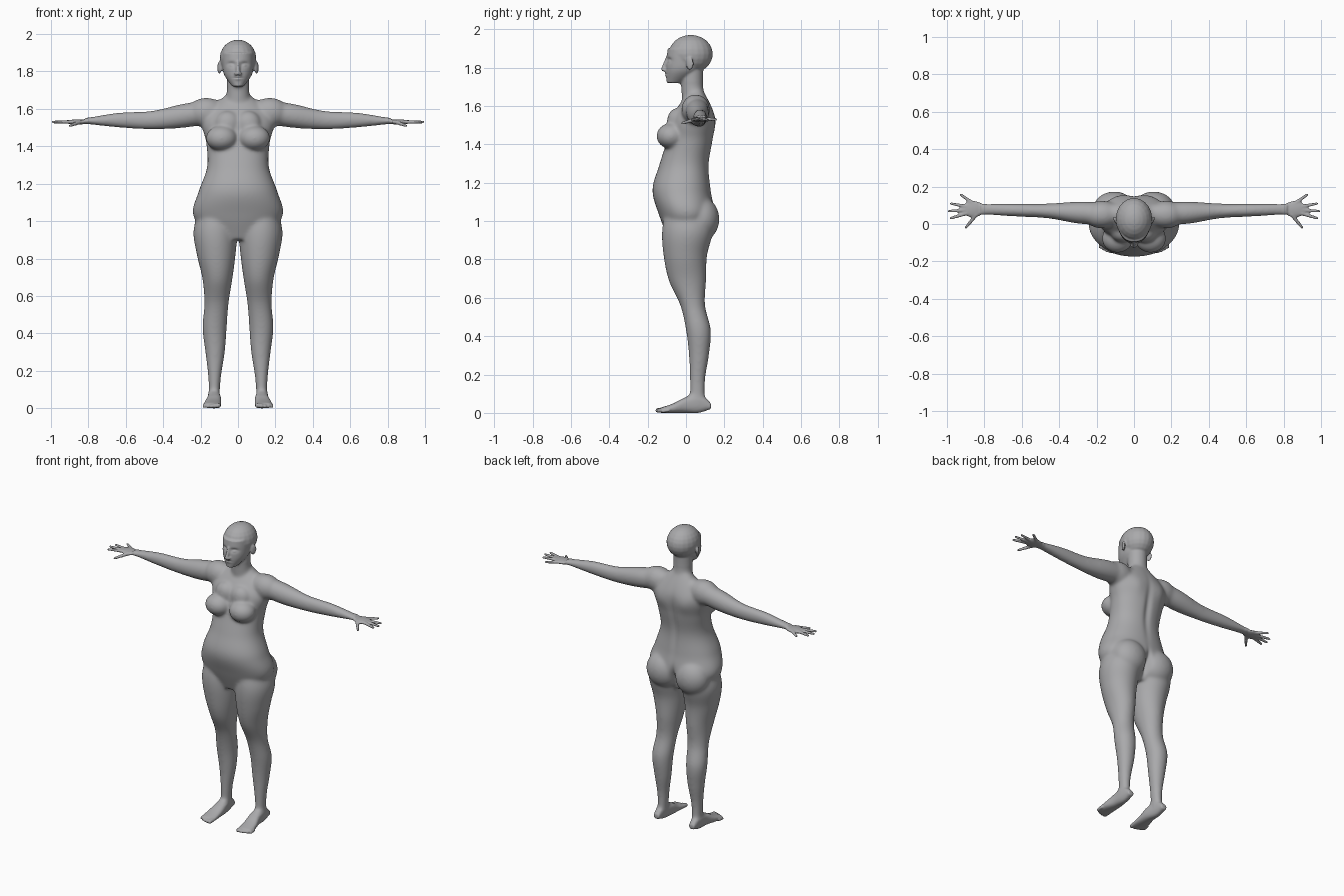
import bpy, bmesh, math
from mathutils import Vector, Matrix

if "Cube" in bpy.data.objects:
    bpy.data.objects.remove(bpy.data.objects["Cube"])

bm = bmesh.new()


def smooth_path(points, steps=8):
    """Smooth curve that passes through every point."""
    result = []
    for i in range(len(points) - 1):
        before, here = points[max(i - 1, 0)], points[i]
        there, after = points[i + 1], points[min(i + 2, len(points) - 1)]
        leave, arrive = (there - before) / 2, (after - here) / 2
        for k in range(steps):
            t = k / steps
            bend = t * t * (3 - 2 * t)
            result.append(here.lerp(there, bend)
                          + leave * t * (1 - t) ** 2 - arrive * t * t * (1 - t))
    return result + [points[-1]]


def loft(axis, start, stop, low_u, high_u, low_v, high_v, power=2.0, sides=40):
    """Oval rings at even steps along an axis, bounded in both cross directions."""
    last = len(low_u) - 1
    rows = [Vector((start + (stop - start) * i / last, *bounds))
            for i, bounds in enumerate(zip(low_u, high_u, low_v, high_v))]
    rings = []
    for along, u_min, u_max, v_min, v_max in smooth_path(rows):
        ring = []
        for k in range(sides):
            angle = math.tau * k / sides
            c, s = math.cos(angle), math.sin(angle)
            c = math.copysign(abs(c) ** (2 / power), c)
            s = math.copysign(abs(s) ** (2 / power), s)
            position = [(u_min + u_max + c * (u_max - u_min)) / 2,
                        (v_min + v_max + s * (v_max - v_min)) / 2]
            position.insert("xyz".index(axis), along)
            ring.append(bm.verts.new(position))
        rings.append(ring)
    for lower, upper in zip(rings, rings[1:]):
        for k in range(sides):
            n = (k + 1) % sides
            bm.faces.new((lower[k], lower[n], upper[n], upper[k]))
    bm.faces.new(rings[0])
    bm.faces.new(rings[-1])


def column(start, stop, half_widths, fronts, backs, power=2.0):
    """Upright loft, symmetric in x."""
    loft("z", start, stop, [-w for w in half_widths], half_widths, fronts, backs, power)


def ball(centre, radii, turn=0):
    place = Matrix.Translation(centre) @ Matrix.Rotation(turn, 4, "Z")
    bmesh.ops.create_uvsphere(bm, u_segments=20, v_segments=12, radius=1,
                              matrix=place @ Matrix.Diagonal((*radii, 1)))


def digit(start, end, thick, thin, beads=14):
    """Tapered finger or toe with a round tip."""
    for i in range(beads + 1):
        t = i / beads
        radius = thick + (thin - thick) * t
        ball(Vector(start).lerp(Vector(end), t), [radius] * 3)


# Arm, shoulder and palm
loft("x", .1, .82,
     low_u=[0, 0, .03, .04, .05], high_u=[.11, .12, .11, .11, .11],
     low_v=[1.53, 1.5, 1.49, 1.5, 1.52], high_v=[1.65, 1.63, 1.59, 1.58, 1.55])
ball((.17, .05, 1.58), (.1, .075, .08))
ball((.86, .08, 1.53), (.06, .045, .014))

# Thumb and fingers fan out from the wrist
wrist = Vector((.82, .08, 1.53))
for angle, length, drop in ((-.9, .125, .02), (-.3, .165, 0), (-.07, .17, 0),
                            (.18, .16, 0), (.63, .13, 0)):
    reach = Vector((math.cos(angle), math.sin(angle), 0))
    root, tip = wrist + reach * length * .3, wrist + reach * length
    tip.z -= drop
    digit(root, tip, thick=.012, thin=.008)

# Leg and buttock
loft("z", .04, 1.08,
     low_u=[.1, .09, .07, .06, .05, .03, .013, .005, .03],
     high_u=[.155, .16, .175, .19, .18, .19, .22, .238, .2],
     low_v=[.02, .02, .015, 0, -.03, -.09, -.117, -.125, -.1],
     high_v=[.1, .1, .12, .13, .1, .105, .11, .14, .12])
ball((.105, .08, 1.01), (.115, .095, .115))

# Foot and toes
loft("y", .13, -.13,
     low_u=[.11, .1, .09, .09, .09], high_u=[.15, .16, .165, .18, .185],
     low_v=[.02, 0, 0, 0, 0], high_v=[.05, .11, .085, .05, .028], power=2.4)
for i in range(5):
    x, y, radius = .105 + .019 * i, .0015 * i * i - .147, .013 - .001 * i
    digit((x, -.09, radius * 1.5), (x, y, radius), thick=radius, thin=radius)

# Breast, ear and nostril wing
ball((.088, -.078, 1.443), (.085, .077, .068))
ball((.055, -.045, 1.52), (.07, .055, .07))
ball((.1, .02, 1.82), (.008, .022, .034), turn=-.4)
ball((.012, -.112, 1.787), (.009, .012, .008))

# Mirror the paired parts
twin = bmesh.ops.duplicate(bm, geom=bm.verts[:] + bm.edges[:] + bm.faces[:])["geom"]
for part in twin:
    if isinstance(part, bmesh.types.BMVert):
        part.co.x *= -1

# Torso
column(.9, 1.68, half_widths=[.14, .24, .21, .165, .17, .19, .06],
       fronts=[-.09, -.14, -.175, -.14, -.1, -.07, .02],
       backs=[.08, .145, .13, .12, .14, .15, .09], power=2.2)
# Neck
column(1.6, 1.8, half_widths=[.07, .06, .06],
       fronts=[-.02, -.025, -.03], backs=[.11, .09, .09])
# Face, skull and nose
column(1.72, 1.9, half_widths=[.03, .073, .085, .085],
       fronts=[-.1, -.105, -.102, -.095], backs=[-.02, .07, .1, .1], power=2.1)
ball((0, .025, 1.87), (.098, .115, .1))
digit((0, -.1, 1.85), (0, -.118, 1.792), thick=.008, thin=.012)

# Fuse everything into one skin
bmesh.ops.recalc_face_normals(bm, faces=bm.faces)
rough = bpy.data.meshes.new("rough_parts")
bm.to_mesh(rough)
bm.free()
body = bpy.data.objects.new("body", rough)
bpy.context.scene.collection.objects.link(body)
fuse = body.modifiers.new("fuse", "REMESH")
fuse.mode = "VOXEL"
fuse.voxel_size = .0055
bpy.context.view_layer.update()
graph = bpy.context.evaluated_depsgraph_get()
skin = bpy.data.meshes.new_from_object(body.evaluated_get(graph))
body.modifiers.clear()
body.data = skin
bpy.data.meshes.remove(rough)

bm = bmesh.new()
bm.from_mesh(skin)


def relax(verts, times):
    for _ in range(times):
        bmesh.ops.smooth_vert(bm, verts=verts, factor=.5,
                              use_axis_x=True, use_axis_y=True, use_axis_z=True)


def sculpt(centre, wide, tall, push, deep=.05):
    """Soft stroke on both sides that pushes the skin along y."""
    for v in bm.verts:
        distance = (((abs(v.co.x) - centre[0]) / wide) ** 2
                    + ((v.co.y - centre[1]) / deep) ** 2
                    + ((v.co.z - centre[2]) / tall) ** 2)
        if distance < 9:
            v.co.y += push * math.exp(-distance)


# Blend the joins, keeping hands, toes and face crisp
relax([v for v in bm.verts if abs(v.co.x) < .8 and .07 < v.co.z < 1.72], times=24)
relax(bm.verts[:], times=2)

# Finer mesh on the face
face_edges = [e for e in bm.edges
              if all(v.co.z > 1.72 and v.co.y < -.06 for v in e.verts)]
bmesh.ops.subdivide_edges(bm, edges=face_edges, cuts=1, use_grid_fill=True)

# Eye sockets and eyelids
sculpt((.036, -.1, 1.838), wide=.022, tall=.013, push=.013)
sculpt((.036, -.09, 1.834), wide=.013, tall=.008, push=-.008)
# Lips and mouth line
sculpt((0, -.11, 1.766), wide=.018, tall=.012, push=-.008)
sculpt((0, -.11, 1.766), wide=.022, tall=.004, push=.007)
# Spine, shoulder blades and cleft
sculpt((0, .14, 1.36), wide=.022, tall=.16, push=-.012)
sculpt((.09, .15, 1.5), wide=.05, tall=.06, push=.008)
sculpt((0, .15, .98), wide=.016, tall=.07, push=-.03, deep=.08)
relax([v for v in bm.verts if v.co.z > 1.72 or v.co.y > .1], times=1)
bm.to_mesh(skin)
bm.free()

# Plain grey skin
grey = bpy.data.materials.new("plain_grey")
grey.use_nodes = True
colour = (.4, .4, .41, 1)
grey.diffuse_color = colour
grey.node_tree.nodes["Principled BSDF"].inputs["Base Color"].default_value = colour
skin.materials.clear()
skin.materials.append(grey)
skin.shade_smooth()
